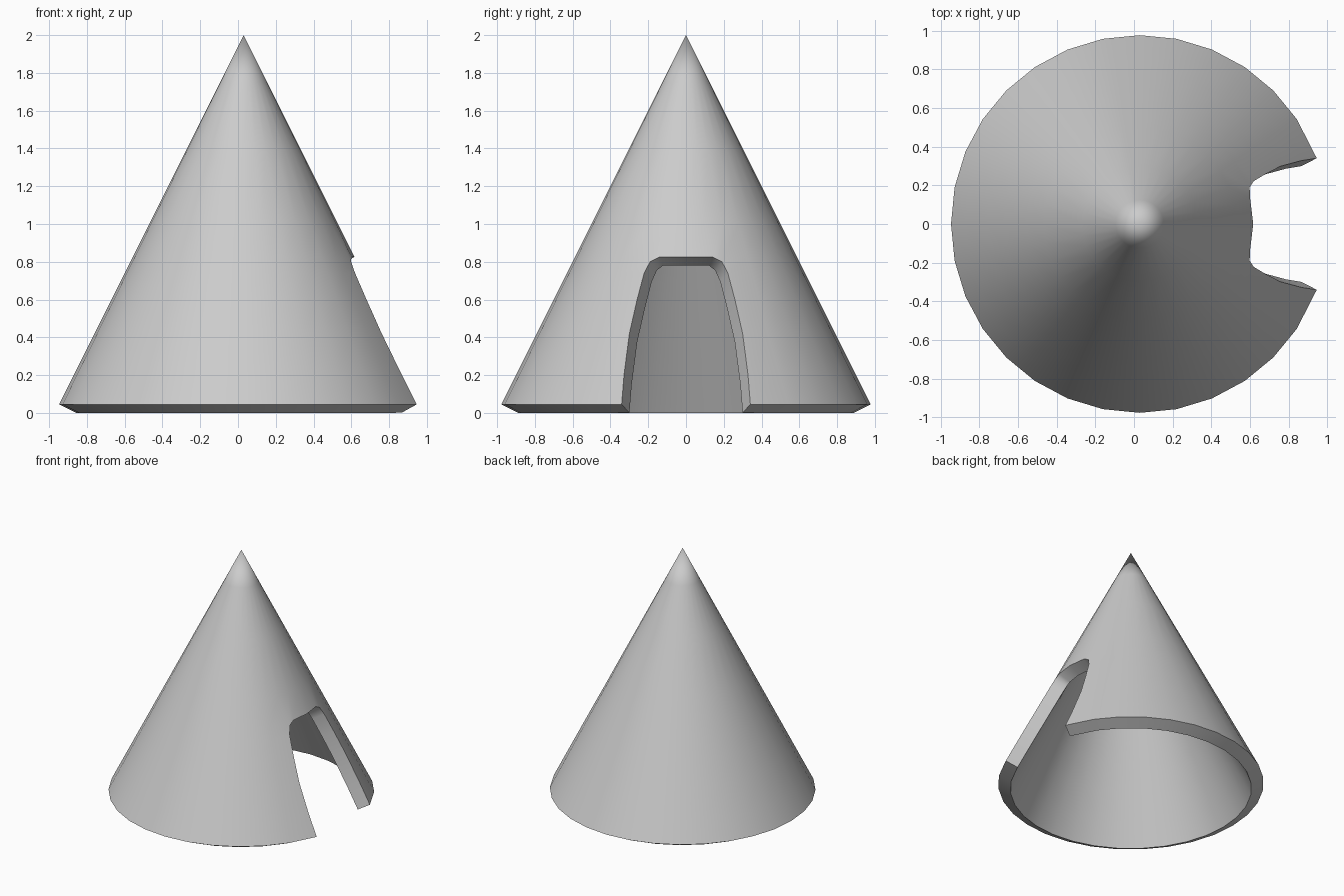
import bpy, bmesh
from math import radians, cos, sin

if "Cube" in bpy.data.objects:
    bpy.data.objects.remove(bpy.data.objects["Cube"])

SIDES, CX = 32, 0.03
APEX_Z = 2.0

# Ring heights, and the angle (degrees) of the doorway edge at each low ring
RINGS = [0.045, 0.2, 0.42, 0.6, 0.74, 0.825, 1.0, 1.4, 1.75]
DOOR = {0: 20.4, 1: 21.4, 2: 22.3, 3: 21.7, 4: 20.6, 5: 18.5}
TOP = 5


def cone_point(angle, z):
    r = (APEX_Z - z) / 2
    return (CX + r * cos(radians(angle)), r * sin(radians(angle)), z)


# Conical sheet with the doorway left open on +x
bm = bmesh.new()
grid = []
for i, z in enumerate(RINGS):
    row = {}
    for k in range(-SIDES // 2, SIDES // 2):
        if i < TOP and abs(k) < 2:
            continue
        a, h = k * 360 / SIDES, z
        sign = 1 if k > 0 else -1
        if abs(k) == 2 and i in DOOR:
            a = sign * DOOR[i]
            if i == TOP:
                h = 0.80
        elif abs(k) == 1 and i == TOP:
            a = sign * 14
        row[k] = bm.verts.new(cone_point(a, h))
    grid.append(row)

tip = bm.verts.new((CX, 0, APEX_Z))
for k in range(-SIDES // 2, SIDES // 2):
    n = k + 1 if k + 1 < SIDES // 2 else -SIDES // 2
    for low, high in zip(grid, grid[1:]):
        if k in low and n in low and not (low is not grid[TOP] and RINGS and -2 <= k < 2
                                          and -1 not in low):
            bm.faces.new((low[k], low[n], high[n], high[k]))
    bm.faces.new((grid[-1][k], grid[-1][n], tip))

mesh = bpy.data.meshes.new("tent_shell")
bm.to_mesh(mesh)
bm.free()
tent = bpy.data.objects.new("tent_shell", mesh)
bpy.context.collection.objects.link(tent)

# Wall thickness, growing inward
wall = tent.modifiers.new("wall", 'SOLIDIFY')
wall.thickness = 0.1
wall.offset = -1
wall.use_even_offset = True

bpy.context.view_layer.objects.active = tent
tent.select_set(True)
bpy.ops.object.modifier_apply(modifier="wall")
bpy.ops.object.shade_smooth_by_angle(angle=radians(40))
